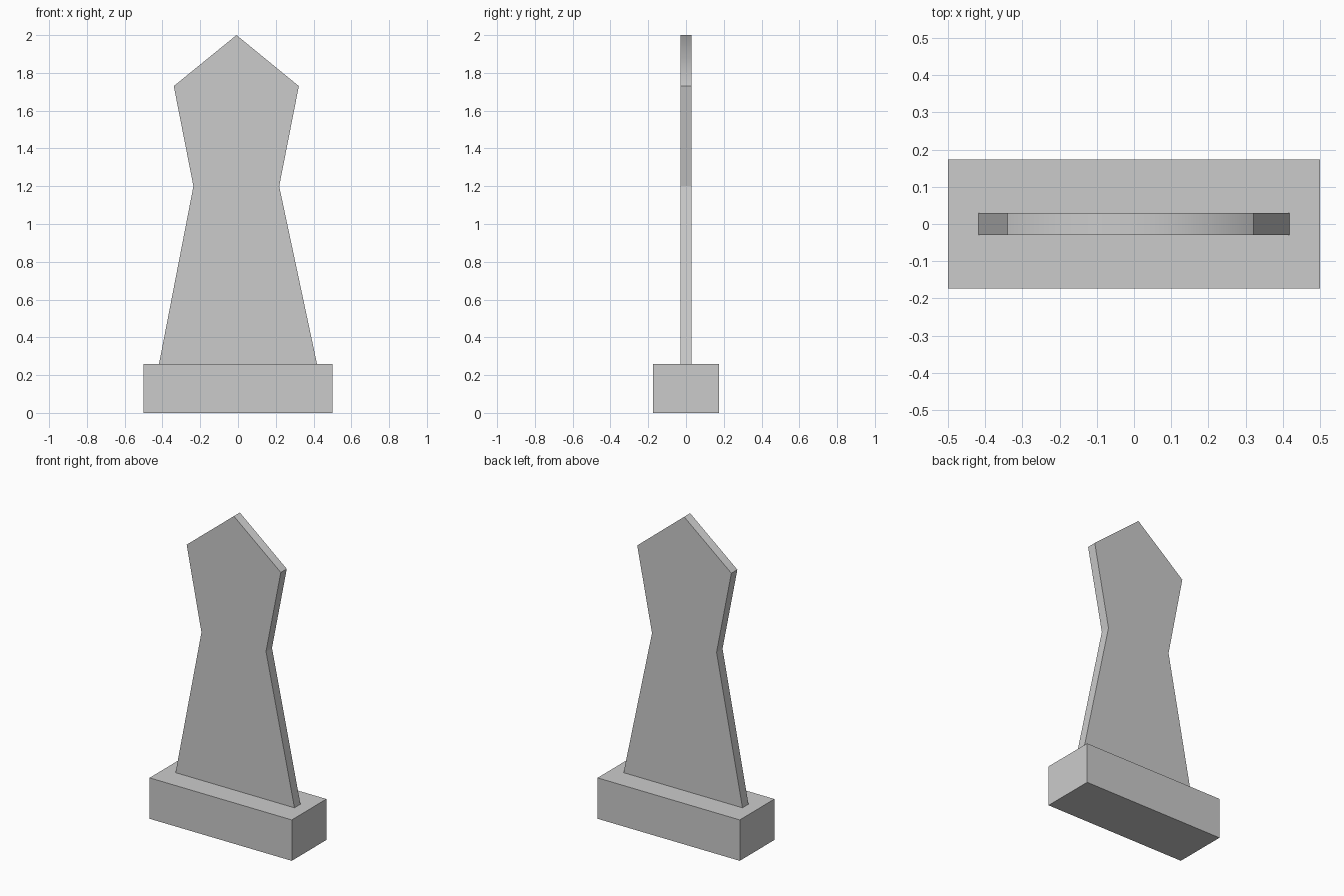
import bpy, bmesh

if "Cube" in bpy.data.objects:
    bpy.data.objects.remove(bpy.data.objects["Cube"])

BASE_TOP = 0.26


def add_object(name, bm):
    bmesh.ops.recalc_face_normals(bm, faces=bm.faces)
    mesh = bpy.data.meshes.new(name)
    bm.to_mesh(mesh)
    bm.free()
    obj = bpy.data.objects.new(name, mesh)
    bpy.context.collection.objects.link(obj)
    return obj


# Plinth: plain rectangular block
bm = bmesh.new()
bmesh.ops.create_cube(bm, size=1)
bmesh.ops.scale(bm, vec=(1.0, 0.348, BASE_TOP), verts=bm.verts)
bmesh.ops.translate(bm, vec=(0, 0, BASE_TOP / 2), verts=bm.verts)
add_object("plinth", bm)

# Upright slab: waisted, pointed outline (x, z) extruded through its thickness
HALF = 0.03
outline = [(-0.418, BASE_TOP), (0.418, BASE_TOP), (0.218, 1.2), (0.322, 1.73),
           (-0.008, 2.0), (-0.34, 1.73), (-0.236, 1.2)]
bm = bmesh.new()
face = bm.faces.new([bm.verts.new((x, -HALF, z)) for x, z in outline])
new = bmesh.ops.extrude_face_region(bm, geom=[face])["geom"]
bmesh.ops.translate(bm, vec=(0, 2 * HALF, 0),
                    verts=[g for g in new if isinstance(g, bmesh.types.BMVert)])

# The two top slopes blend over the peak; every other edge stays crisp
for f in bm.faces:
    f.smooth = len(f.verts) == 4 and max(v.co.z for v in f.verts) > 1.9
for e in bm.edges:
    e.smooth = all(v.co.z > 1.9 for v in e.verts)
add_object("upright_slab", bm)
